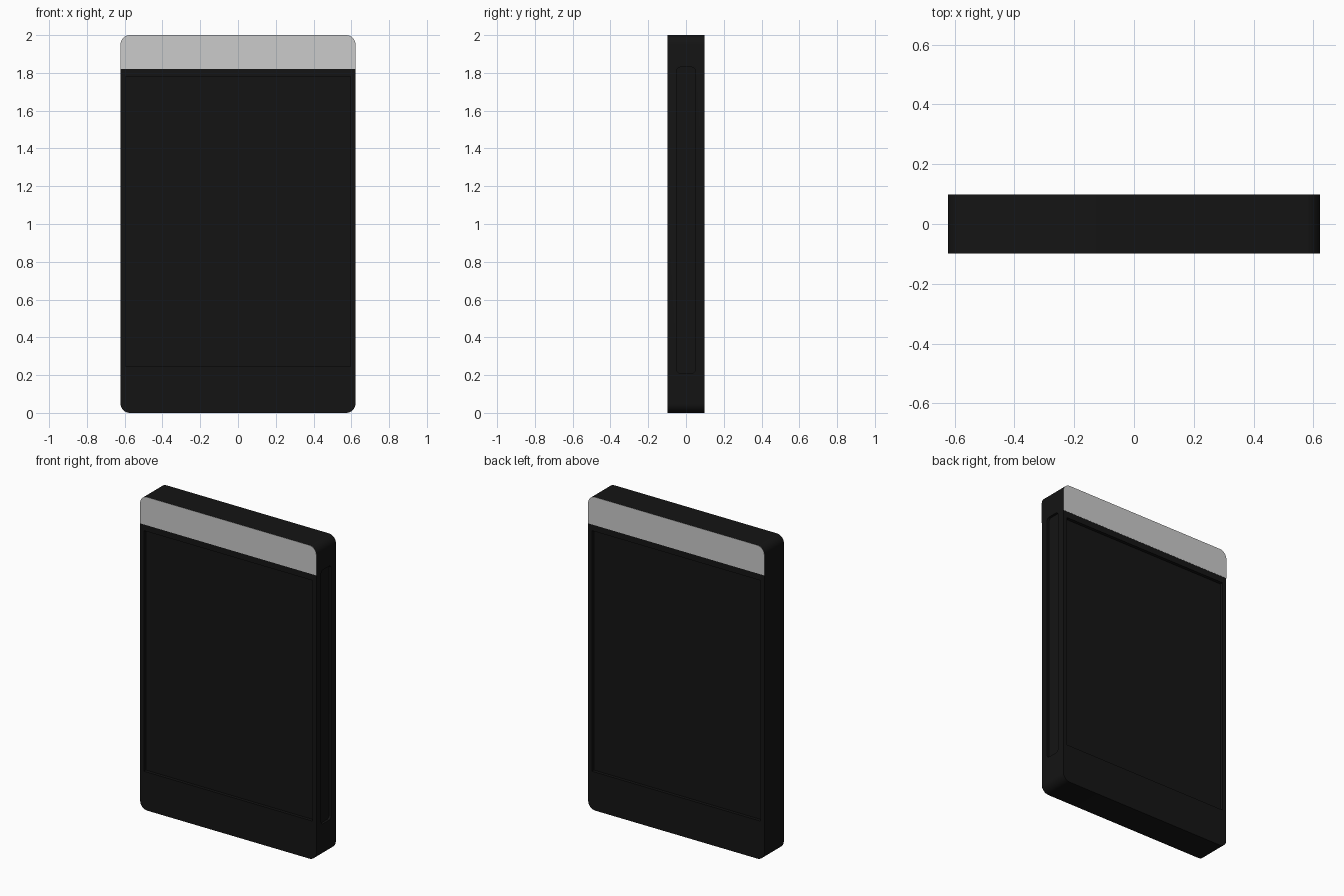
import bpy, bmesh, math

if "Cube" in bpy.data.objects:
    bpy.data.objects.remove(bpy.data.objects["Cube"])

W, D, H = 0.622, 0.098, 2.0      # half width, half depth, height
R = 0.05                         # corner radius

black = bpy.data.materials.new("black")
black.diffuse_color = (0.007, 0.007, 0.007, 1)
black.use_nodes = True
black.node_tree.nodes["Principled BSDF"].inputs["Base Color"].default_value = black.diffuse_color


def arc(cx, cz, r, a0, n=8):
    """Quarter arc starting at a0 degrees."""
    return [(cx + r * math.cos(math.radians(a0 + 90 * i / n)),
             cz + r * math.sin(math.radians(a0 + 90 * i / n))) for i in range(n + 1)]


def rounded(u0, u1, z0, z1, r):
    return (arc(u1 - r, z1 - r, r, 0) + arc(u0 + r, z1 - r, r, 90)
            + arc(u0 + r, z0 + r, r, 180) + arc(u1 - r, z0 + r, r, 270))


def prism(name, pts, a, b, axis="y", mat=None):
    """Extrude a profile from a to b along the y or x axis."""
    bm = bmesh.new()
    rings = [[bm.verts.new((u, t, z) if axis == "y" else (t, u, z)) for u, z in pts]
             for t in (a, b)]
    bm.faces.new(rings[0])
    bm.faces.new(rings[1][::-1])
    n = len(pts)
    for i in range(n):
        j = (i + 1) % n
        bm.faces.new((rings[0][i], rings[1][i], rings[1][j], rings[0][j]))
    bmesh.ops.recalc_face_normals(bm, faces=bm.faces)
    me = bpy.data.meshes.new(name)
    bm.to_mesh(me)
    bm.free()
    ob = bpy.data.objects.new(name, me)
    bpy.context.collection.objects.link(ob)
    if mat:
        me.materials.append(mat)
    return ob


def activate(ob):
    bpy.ops.object.select_all(action="DESELECT")
    ob.select_set(True)
    bpy.context.view_layer.objects.active = ob


def cut(body, cutter):
    activate(body)
    m = body.modifiers.new("cut", "BOOLEAN")
    m.object, m.operation, m.solver = cutter, "DIFFERENCE", "EXACT"
    bpy.ops.object.modifier_apply(modifier=m.name)
    bpy.data.objects.remove(cutter)


# main slab
body = prism("body", rounded(-W, W, 0, H, R), -D, D, mat=black)

# recessed poster panels front and back
window = [(-0.595, 0.245), (0.595, 0.245), (0.595, 1.78), (-0.595, 1.78)]
for s in (-1, 1):
    cut(body, prism("panel_cutter", window, s * (D - 0.02), s * (D + 0.1), mat=black))

# long groove on the right side
cut(body, prism("groove_cutter", rounded(-0.05, 0.05, 0.21, 1.83, 0.02),
                W - 0.015, W + 0.1, axis="x", mat=black))
activate(body)
bpy.ops.object.shade_smooth_by_angle(angle=math.radians(30))

# grey header bands, flush with both faces
band = arc(W - R, H - R, R, 0) + arc(-W + R, H - R, R, 90) + [(-W, 1.82), (W, 1.82)]
for s, name in ((-1, "front_header"), (1, "back_header")):
    ob = prism(name, band, s * D, s * (D + 0.001))
    activate(ob)
    bpy.ops.object.shade_smooth_by_angle(angle=math.radians(30))
